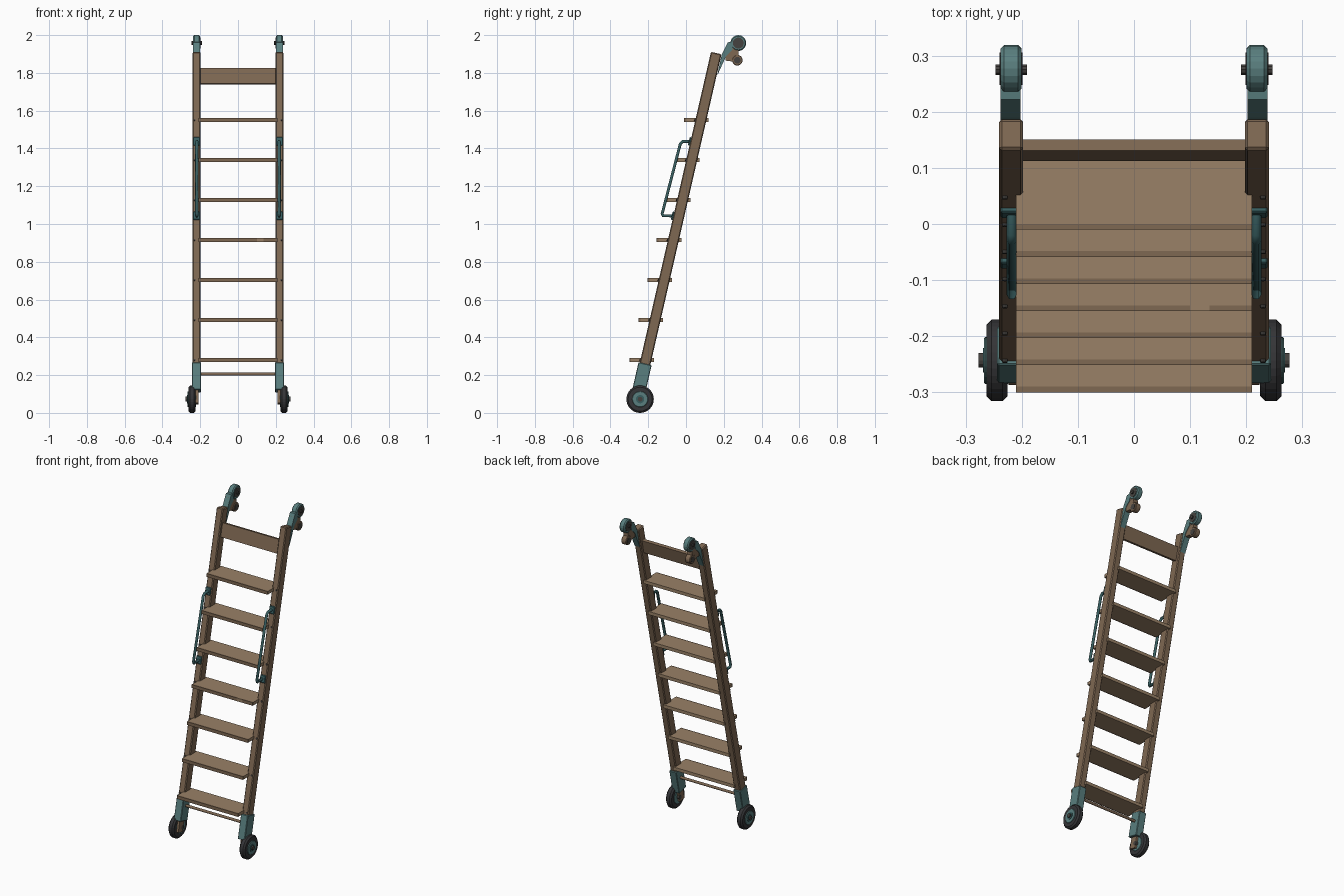
import bpy, bmesh, math
from mathutils import Matrix, Vector

cube = bpy.data.objects.get("Cube")
if cube:
    bpy.data.objects.remove(cube, do_unlink=True)


def material(name, rgb):
    m = bpy.data.materials.new(name)
    m.use_nodes = True
    m.diffuse_color = (*rgb, 1)
    m.node_tree.nodes["Principled BSDF"].inputs["Base Color"].default_value = (*rgb, 1)
    return m


WOOD = material("brown wood", (0.21, 0.138, 0.085))
TREAD = material("light wood", (0.32, 0.22, 0.135))
TEAL = material("teal metal", (0.1, 0.21, 0.21))
DARK_TEAL = material("dark teal metal", (0.04, 0.115, 0.12))
RUBBER = material("black rubber", (0.035, 0.035, 0.038))
STEEL = material("dark steel", (0.06, 0.055, 0.05))

SLOPE = 0.229
TILT = Matrix.Rotation(-math.atan(SLOPE), 4, 'X')
SIDES = (("left", 1), ("right", -1))


def axis_y(z):
    """Depth of the stile centre line at height z."""
    return 0.16 + SLOPE * (z - 1.905)


def finish(bm, name, mat, bevel=0.0):
    bmesh.ops.recalc_face_normals(bm, faces=bm.faces)
    mesh = bpy.data.meshes.new(name)
    bm.to_mesh(mesh)
    bm.free()
    mesh.materials.append(mat)
    ob = bpy.data.objects.new(name, mesh)
    bpy.context.collection.objects.link(ob)
    if bevel:
        mod = ob.modifiers.new("edge", 'BEVEL')
        mod.width, mod.segments, mod.limit_method = bevel, 1, 'ANGLE'
    return ob


def box(name, centre, size, mat, tilted=False, bevel=0.0):
    bm = bmesh.new()
    rot = TILT if tilted else Matrix.Identity(4)
    bmesh.ops.create_cube(bm, size=1, matrix=Matrix.Translation(centre) @ rot
                          @ Matrix.Diagonal((*size, 1)))
    return finish(bm, name, mat, bevel)


def disc(name, centre, radius, width, mat, bevel=0.0, sides=24, direction=(1, 0, 0)):
    bm = bmesh.new()
    rot = Vector(direction).to_track_quat('Z', 'Y').to_matrix().to_4x4()
    bmesh.ops.create_cone(bm, cap_ends=True, segments=sides, radius1=radius, radius2=radius,
                          depth=width, matrix=Matrix.Translation(centre) @ rot)
    return finish(bm, name, mat, bevel)


def plate(name, outline, x, width, mat, bevel=0.0):
    """Side profile (y, z) extruded across x."""
    bm = bmesh.new()
    face = bm.faces.new([bm.verts.new((x - width / 2, y, z)) for y, z in outline])
    new = bmesh.ops.extrude_face_region(bm, geom=[face])["geom"]
    bmesh.ops.translate(bm, vec=(width, 0, 0),
                        verts=[v for v in new if isinstance(v, bmesh.types.BMVert)])
    return finish(bm, name, mat, bevel)


def tube(name, points, radius, mat):
    curve = bpy.data.curves.new(name, 'CURVE')
    curve.dimensions = '3D'
    curve.bevel_depth, curve.bevel_resolution = radius, 1
    curve.use_fill_caps = True
    spline = curve.splines.new('POLY')
    spline.points.add(len(points) - 1)
    for p, co in zip(spline.points, points):
        p.co = (*co, 1)
    curve.materials.append(mat)
    ob = bpy.data.objects.new(name, curve)
    bpy.context.collection.objects.link(ob)
    return ob


# Treads with a darker nosing; one nosing has a gap
for i in range(7):
    z, front = 0.28 + 0.2117 * i, -0.3 + 0.0483 * i
    box(f"tread_{i + 1}", (0, front + 0.07, z), (0.42, 0.12, 0.02), TREAD)
    spans = ((-0.21, 0.1), (0.135, 0.21)) if i == 3 else ((-0.21, 0.21),)
    for a, b in spans:
        box(f"tread_nosing_{i + 1}", ((a + b) / 2, front + 0.005, z),
            (b - a, 0.01, 0.02), WOOD)
    if i == 3:
        box("nosing_gap_fill", (0.1175, front + 0.005, z), (0.035, 0.01, 0.02), TREAD)

# Top board and bottom cross rod
box("top_board", (0, axis_y(1.78), 1.782), (0.42, 0.02, 0.084), WOOD, tilted=True)
disc("cross_rod", (0, axis_y(0.205), 0.205), 0.008, 0.42, WOOD, sides=12)

for side, s in SIDES:
    # Stile and its foot bracket
    low, high = 0.14, 1.905
    mid = (low + high) / 2
    box(f"{side}_stile", (s * 0.219, axis_y(mid), mid),
        (0.043, 0.057, (high - low) * math.hypot(1, SLOPE)), WOOD, True, 0.005)
    box(f"{side}_foot_bracket", (s * 0.22, axis_y(0.188), 0.188),
        (0.048, 0.071, 0.148), TEAL, True, 0.003)
    box(f"{side}_foot_tongue", (s * 0.217, axis_y(0.09), 0.09),
        (0.014, 0.045, 0.085), WOOD, True)

    # Bolts on the stile front beside each tread
    for i in range(7):
        z = 0.28 + 0.2117 * i
        disc(f"{side}_bolt_{i + 1}", (s * 0.23, axis_y(z) - 0.03, z), 0.005, 0.009,
             STEEL, sides=8, direction=(0, -1, SLOPE))

    # Floor wheel
    y, z = -0.243, 0.0725
    disc(f"{side}_tyre", (s * 0.244, y, z), 0.0725, 0.038, RUBBER, 0.009, 32)
    disc(f"{side}_wheel_disc", (s * 0.245, y, z), 0.042, 0.044, TEAL, 0.002)
    disc(f"{side}_wheel_ring", (s * 0.247, y, z), 0.022, 0.045, DARK_TEAL)
    disc(f"{side}_wheel_axle", (s * 0.243, y, z), 0.013, 0.068, STEEL, sides=12)

    # Grab handle with mounting plates
    x = s * 0.218
    tube(f"{side}_handle", [(x, 0.03, 1.437), (x, -0.018, 1.437), (x, -0.03, 1.425),
                            (x, -0.126, 1.055), (x, -0.121, 1.043), (x, -0.06, 1.043)],
         0.009, DARK_TEAL)
    for end, z in (("upper", 1.437), ("lower", 1.043)):
        box(f"{side}_{end}_handle_plate", (s * 0.22, axis_y(z) - 0.032, z),
            (0.036, 0.012, 0.045), DARK_TEAL, True, 0.003)

    # Rail hanger: strap, roller plate and two rollers
    plate(f"{side}_hanger_strap", [(0.165, 1.785), (0.19, 1.9), (0.222, 1.962),
                                   (0.25, 1.965), (0.245, 1.92), (0.213, 1.89)],
          s * 0.22, 0.036, TEAL)
    plate(f"{side}_roller_plate", [(0.208, 1.865), (0.213, 1.945), (0.24, 1.965),
                                   (0.275, 1.955), (0.28, 1.86), (0.25, 1.86)],
          s * 0.22, 0.03, WOOD)
    disc(f"{side}_top_roller", (s * 0.219, 0.277, 1.958), 0.042, 0.037, TEAL, 0.006, 20)
    disc(f"{side}_top_roller_face", (s * 0.219, 0.277, 1.958), 0.029, 0.041, STEEL, sides=20)
    disc(f"{side}_top_axle", (s * 0.219, 0.275, 1.958), 0.01, 0.056, STEEL, sides=10)
    disc(f"{side}_lower_roller", (s * 0.219, 0.272, 1.867), 0.028, 0.034, WOOD, 0.003, 20)
    disc(f"{side}_lower_roller_face", (s * 0.219, 0.272, 1.867), 0.018, 0.038, STEEL, sides=16)
